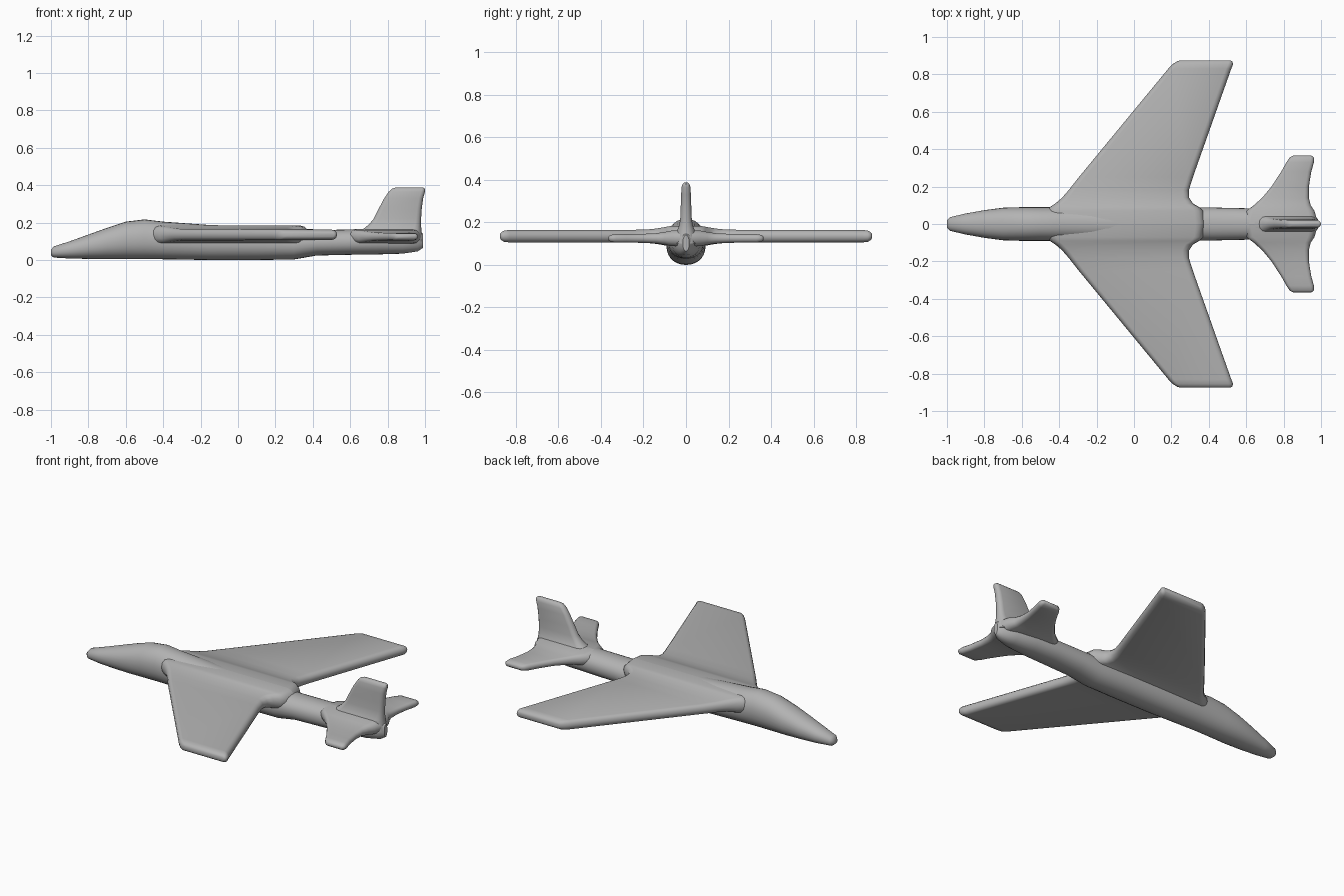
import bpy, bmesh, math
from mathutils import Vector

cube = bpy.data.objects.get("Cube")
if cube:
    bpy.data.objects.remove(cube, do_unlink=True)

grey = bpy.data.materials.new("plain grey")
grey.use_nodes = True
grey.diffuse_color = (0.45, 0.45, 0.45, 1)
grey.node_tree.nodes["Principled BSDF"].inputs["Base Color"].default_value = (0.45, 0.45, 0.45, 1)


def loft(name, rings):
    """Skin a list of equal closed rings and cap both ends."""
    bm = bmesh.new()
    rows = [[bm.verts.new(p) for p in ring] for ring in rings]
    n = len(rows[0])
    for a, b in zip(rows, rows[1:]):
        for i in range(n):
            j = (i + 1) % n
            bm.faces.new((a[i], a[j], b[j], b[i]))
    bm.faces.new(rows[0])
    bm.faces.new(rows[-1])
    bmesh.ops.recalc_face_normals(bm, faces=bm.faces)
    mesh = bpy.data.meshes.new(name)
    bm.to_mesh(mesh)
    bm.free()
    obj = bpy.data.objects.new(name, mesh)
    bpy.context.collection.objects.link(obj)
    mesh.materials.append(grey)
    bpy.ops.object.select_all(action='DESELECT')
    obj.select_set(True)
    bpy.context.view_layer.objects.active = obj
    bpy.ops.object.shade_smooth_by_angle(angle=math.radians(50))
    return obj


def slab_ring(front, back, half, steps=6):
    """Chord section (x, offset): flat faces with rounded ends."""
    r = min(half, (back - front) / 2)
    pts = []
    for centre, start in ((back - r, -90), (front + r, 90)):
        for k in range(steps + 1):
            a = math.radians(start + 180 * k / steps)
            pts.append((centre + r * math.cos(a), half * math.sin(a)))
    return pts


def body_ring(x, half, low, high, n=28):
    """Slightly squared oval section."""
    pts = []
    for k in range(n):
        a = 2 * math.pi * k / n
        c, s = math.cos(a), math.sin(a)
        y = math.copysign(abs(c) ** 0.93, c) * half
        z = math.copysign(abs(s) ** 0.93, s) * (high - low) / 2
        pts.append(Vector((x, y, (low + high) / 2 + z)))
    return pts


# Fuselage stations: x, half width, bottom, top
body = [(-1, .02, .025, .055), (-.985, .036, .013, .072), (-.9, .056, .008, .1),
        (-.8, .074, .006, .136), (-.7, .087, .005, .172), (-.6, .09, .005, .205),
        (-.5, .09, .005, .217), (-.4, .09, .004, .205), (-.15, .092, 0, .187),
        (.1, .092, 0, .18), (.3, .09, .003, .163), (.42, .088, .024, .16),
        (.6, .084, .028, .163), (.75, .08, .03, .17), (.88, .065, .034, .17),
        (.96, .04, .046, .16), (.99, .015, .065, .14)]
loft("fuselage", [body_ring(*s) for s in body])

# Wing stations: span, leading edge, trailing edge, half thickness
wing = [(0, -.47, .38, .05), (.07, -.465, .37, .048), (.09, -.45, .35, .045),
        (.11, -.42, .315, .041), (.14, -.385, .295, .036), (.18, -.35, .293, .032),
        (.25, -.295, .315, .03), (.83, .183, .52, .029), (.855, .207, .53, .027),
        (.87, .23, .525, .018), (.875, .25, .515, .01)]

# Tailplane stations, same order
tailplane = [(0, .58, .985, .04), (.07, .6, .965, .036), (.1, .64, .945, .03),
             (.14, .685, .935, .024), (.2, .735, .935, .021), (.28, .787, .948, .02),
             (.33, .815, .962, .02), (.355, .832, .962, .016), (.365, .85, .95, .008)]

for side, sign in (("left", 1), ("right", -1)):
    # The nose points to -x, so +y and -y mirror each other
    for part, stations, level in (("wing", wing, .135), ("tailplane", tailplane, .125)):
        rings = [[(x, sign * y, level + h) for x, h in slab_ring(a, b, t)]
                 for y, a, b, t in stations]
        loft(f"{side}_{part}", rings)

# Tail fin stations: height, leading edge, trailing edge, half thickness
fin = [(.1, .62, .99, .05), (.15, .645, .982, .046), (.17, .675, .98, .038),
       (.19, .7, .979, .031), (.22, .725, .979, .027), (.27, .75, .982, .025),
       (.33, .782, .99, .023), (.365, .806, 1, .021), (.38, .822, 1, .016),
       (.387, .84, .99, .008)]
loft("tail_fin", [[(x, h, z) for x, h in slab_ring(a, b, t)] for z, a, b, t in fin])
